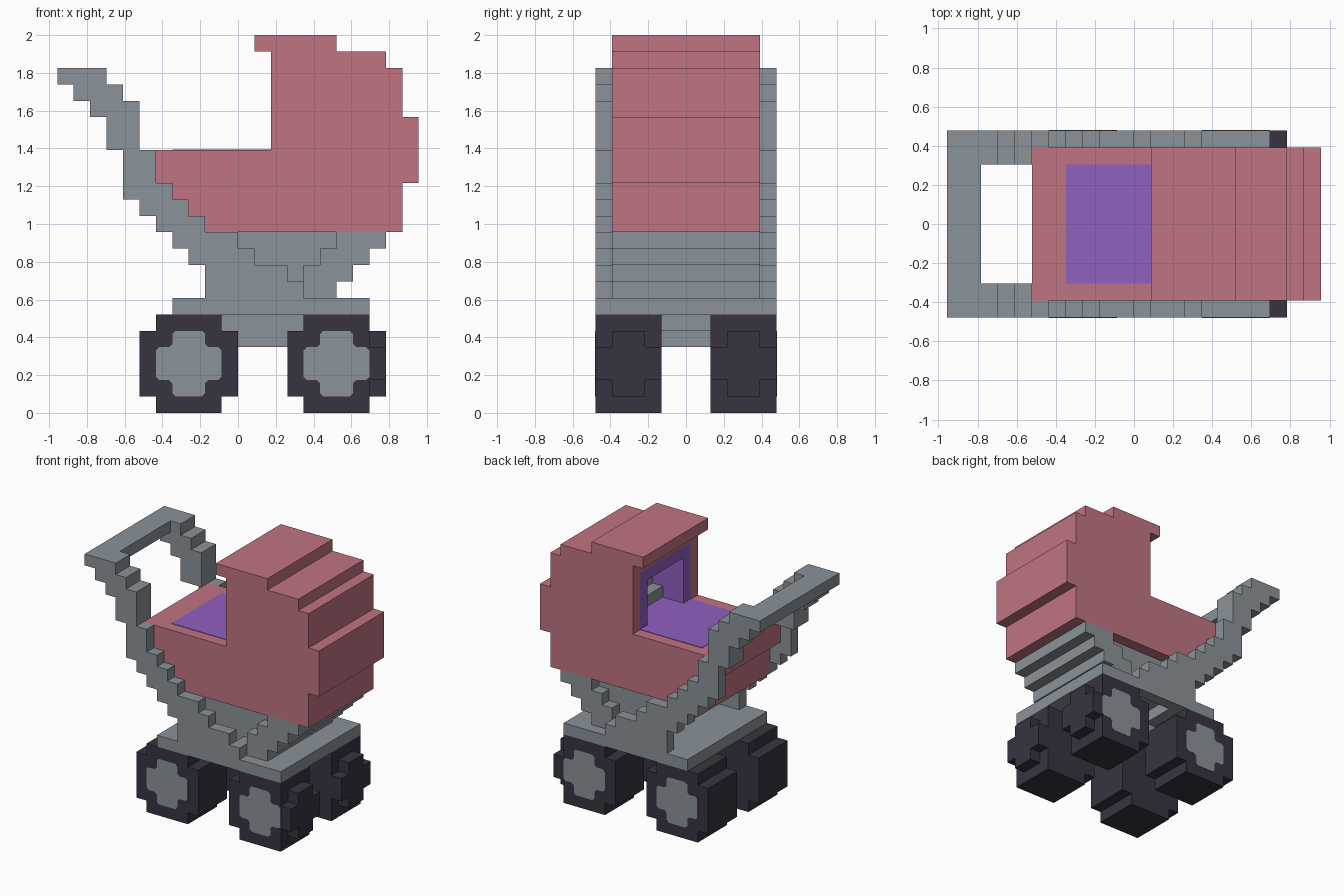
import bpy, bmesh
from mathutils import Vector

U = 2 / 23  # size of one block; all measures below are in blocks

if "Cube" in bpy.data.objects:
    bpy.data.objects.remove(bpy.data.objects["Cube"])


def material(name, rgb):
    m = bpy.data.materials.new(name)
    m.use_nodes = True
    m.diffuse_color = (*rgb, 1)
    m.node_tree.nodes["Principled BSDF"].inputs["Base Color"].default_value = (*rgb, 1)
    return m


PINK = material("dusty pink", (.53, .175, .22))
GREY = material("steel grey", (.255, .29, .32))
DARK = material("tyre charcoal", (.038, .034, .052))
PURPLE = material("purple lining", (.28, .115, .53))


def extrude(name, points, y0, y1, mat):
    """Extrude an x-z outline from y0 to y1."""
    bm = bmesh.new()
    face = bm.faces.new([bm.verts.new(Vector((x, y0, z)) * U) for x, z in points])
    new = bmesh.ops.extrude_face_region(bm, geom=[face])["geom"]
    verts = [v for v in new if isinstance(v, bmesh.types.BMVert)]
    bmesh.ops.translate(bm, verts=verts, vec=(0, (y1 - y0) * U, 0))
    bmesh.ops.recalc_face_normals(bm, faces=bm.faces)
    mesh = bpy.data.meshes.new(name)
    bm.to_mesh(mesh)
    bm.free()
    mesh.materials.append(mat)
    obj = bpy.data.objects.new(name, mesh)
    bpy.context.collection.objects.link(obj)
    return obj


def stepped(name, bottom, rows, y0, y1, mat):
    """Stack rows (top, left, right) from the bottom into one stepped outline."""
    right, left, z = [], [], bottom
    for top, a, b in rows:
        right += [(b, z), (b, top)]
        left += [(a, z), (a, top)]
        z = top
    return extrude(name, right + left[::-1], y0, y1, mat)


def box(name, x0, x1, y0, y1, z0, z1, mat):
    return extrude(name, [(x0, z0), (x1, z0), (x1, z1), (x0, z1)], y0, y1, mat)


def both(maker, name, *args):
    """Make a part between y0 and y1 and its mirror image on the other side."""
    *head, y0, y1, mat = args
    maker("back_" + name, *head, y0, y1, mat)
    maker("front_" + name, *head, -y1, -y0, mat)


# Tub and hood in one stepped shell
body = stepped("tub_and_hood", 11, [
    (14, -5, 10), (16, -6, 11), (18, 2, 11), (21, 2, 10), (22, 2, 9), (23, 1, 6),
], -4.5, 4.5, PINK)

# Hollow of the hood
cutter = box("hood_cutter", 1.5, 8, -3.5, 3.5, 15.99, 21, PURPLE)
cutter.hide_render = True
cutter.hide_viewport = True
cut = body.modifiers.new("hollow", "BOOLEAN")
cut.operation = "DIFFERENCE"
cut.solver = "EXACT"
cut.object = cutter

# Purple lining and mattress
box("mattress", -4, 8, -3.5, 3.5, 15.95, 16.04, PURPLE)
box("lining_roof", 2, 8, -3.5, 3.5, 20, 21, PURPLE)
box("lining_end", 7, 8, -2.5, 2.5, 16, 20, PURPLE)
for side, y in (("front", -3.5), ("back", 2.5)):
    box(side + "_lining_wall", 2, 8, y, y + 1, 16, 20, PURPLE)

# Stepped grey pillow inside the hood
stepped("pillow", 16, [(17, 4, 7), (18, 5, 7)], -2.5, 2.5, GREY)

# Handle arms running down diagonally to the chassis
arm = [(7, 0, 5), (8, -2, 4), (9, -2, 3), (10, -3, 1), (11, -4, 0), (12, -5, -2),
       (13, -6, -3), (14, -7, -4), (16, -7, -5), (18, -8, -6), (19, -9, -6),
       (20, -10, -7), (21, -11, -8)]
both(stepped, "handle_arm", 6, arm, 4.5, 5.5, GREY)
both(stepped, "handle_inner_arm", 16, arm[9:], 3.5, 4.5, GREY)
box("handle_grip", -11, -9, -3.5, 3.5, 20, 21, GREY)

# Opposite legs of the cross brace and the stepped cradle between them
both(stepped, "brace_leg", 6, [(7, 4, 6), (8, 3, 6), (9, 4, 7), (10, 5, 8), (11, 6, 9)],
     3.5, 4.5, GREY)
stepped("cradle", 7, [(8, 0, 6), (9, 0, 7), (10, -1, 8), (11, -2, 9)], -3.5, 3.5, GREY)

# Chassis
box("rear_axle_plate", -4, 0, -5.5, 5.5, 6, 7, GREY)
box("front_axle_plate", 4, 8, -5.5, 5.5, 6, 7, GREY)
box("centre_beam", -1, 4, -1.5, 1.5, 5, 7, GREY)
box("centre_block", 0, 3, -1.5, 1.5, 4, 5, GREY)

# Wheels with flush hub plates
for end, x in (("rear", -3), ("front", 6)):
    reach = 3 if end == "rear" else 2
    both(stepped, end + "_tyre", 0,
         [(1, x - 2, x + 2), (5, x - 3, x + reach), (6, x - 2, x + 2)], 1.5, 5.5, DARK)
    c = .2  # softened hub corners
    quarter = [(2, c - 1), (2, 1 - c), (2 - c, 1), (1 + c, 1), (1, 1 + c), (1, 2 - c), (1 - c, 2)]
    hub = []
    for sx, sz, step in ((1, 1, 1), (-1, 1, -1), (-1, -1, 1), (1, -1, -1)):
        hub += [(x + sx * px, 3 + sz * pz) for px, pz in quarter[1:][::step]]
    both(extrude, end + "_hub", hub, 5.45, 5.53, GREY)

# Raised tread on the leading face of the front tyres
both(box_y := lambda name, z0, z1, y0, y1, mat: box(name, 8, 9, y0, y1, z0, z1, mat),
     "tread_centre", 1, 5, 2.5, 4.5, DARK)
both(box_y, "tread_outer", 2, 4, 4.5, 5.5, DARK)
both(box_y, "tread_inner", 2, 4, 1.5, 2.5, DARK)
